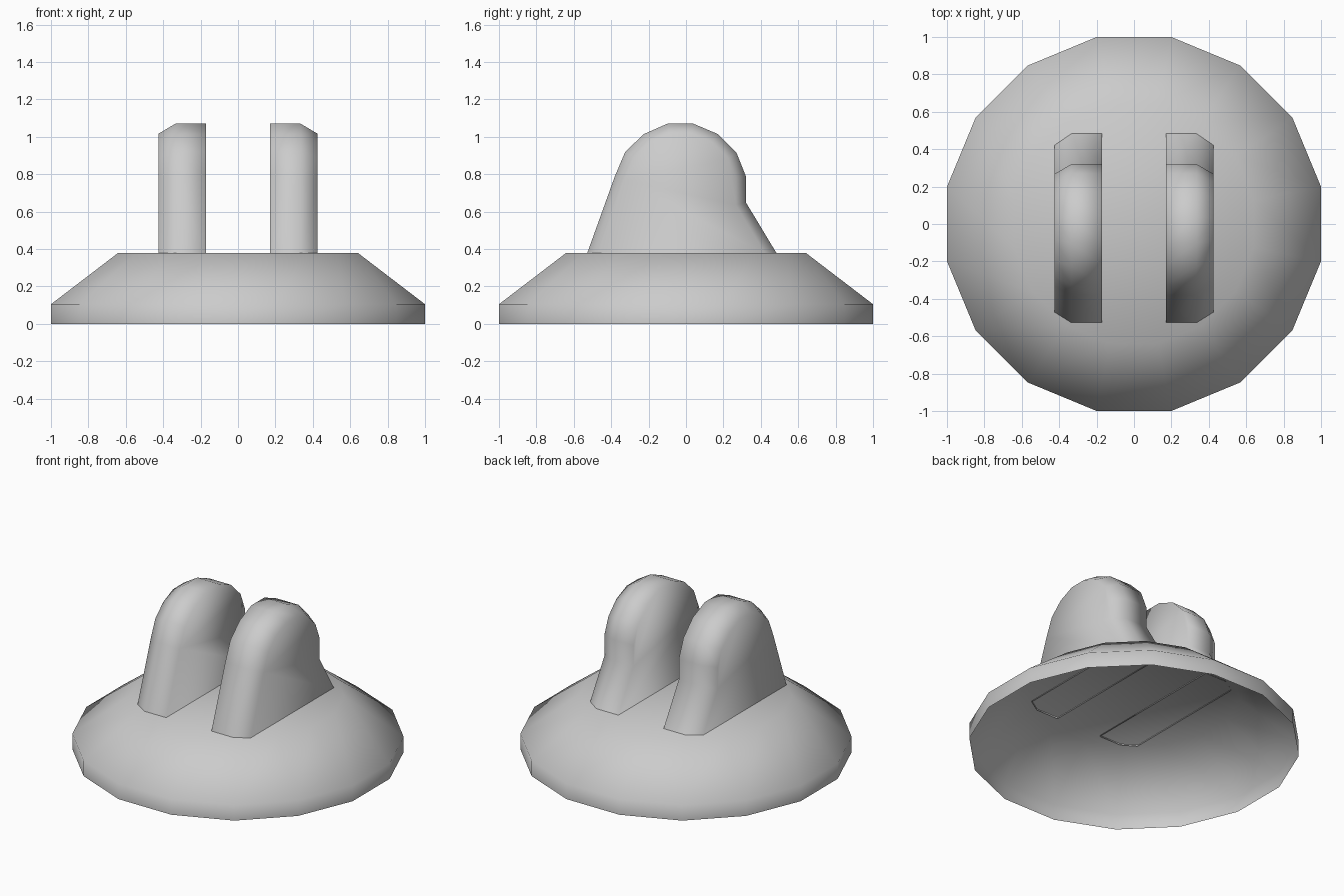
import bpy
import bmesh
from math import cos, sin, pi
from mathutils import Vector

if "Cube" in bpy.data.objects:
    bpy.data.objects.remove(bpy.data.objects["Cube"])


def make_object(name, bm):
    bmesh.ops.recalc_face_normals(bm, faces=bm.faces[:])
    mesh = bpy.data.meshes.new(name)
    bm.to_mesh(mesh)
    bm.free()
    mesh.shade_smooth()
    obj = bpy.data.objects.new(name, mesh)
    bpy.context.collection.objects.link(obj)
    return obj


def bridge(bm, a, b, closed):
    for i in range(len(a) if closed else len(a) - 1):
        j = (i + 1) % len(a)
        bm.faces.new((a[i], a[j], b[j], b[i]))


def inset(points, d):
    # Mitred inward offset of an open outline; the ends keep their height
    pts = [Vector(p) for p in points]
    normals = []
    for p, q in zip(pts, pts[1:]):
        t = (q - p).normalized()
        normals.append(Vector((t.y, -t.x)))
    result = [(pts[0].x + d / normals[0].x, pts[0].y)]
    for p, m, n in zip(pts[1:-1], normals, normals[1:]):
        result.append(tuple(p + (m + n) * d / (1 + m.dot(n))))
    result.append((pts[-1].x + d / normals[-1].x, pts[-1].y))
    return result


# Base: 16-sided shallow dome shell, open underneath
SIDES = 16
bm = bmesh.new()
rings = []
for half_width, z in [(1.0, 0.0), (1.0, 0.105), (0.64, 0.38)]:
    r = half_width / cos(pi / SIDES)
    rings.append([bm.verts.new((r * cos((k + 0.5) * 2 * pi / SIDES),
                                r * sin((k + 0.5) * 2 * pi / SIDES), z))
                  for k in range(SIDES)])
for lower, upper in zip(rings, rings[1:]):
    bridge(bm, lower, upper, True)
bm.faces.new(rings[-1])
make_object("base", bm)

# Lugs: upright rounded plates, bevelled on the outer side, mirrored in x
profile = [(-0.53, 0.373), (-0.38, 0.79), (-0.325, 0.92), (-0.225, 1.015),
           (-0.10, 1.07), (0.04, 1.07), (0.17, 1.015), (0.27, 0.915),
           (0.32, 0.79), (0.32, 0.65), (0.487, 0.373)]
bm = bmesh.new()
sections = [(0.17, profile), (0.335, profile), (0.425, inset(profile, 0.053))]
loops = [[bm.verts.new((x, y, z)) for y, z in outline] for x, outline in sections]
for a, b in zip(loops, loops[1:]):
    bridge(bm, a, b, False)
bm.faces.new(loops[0])
bm.faces.new(loops[-1])
# Open-bottomed strip: orient from the outer side
lugs = make_object("lugs", bm)
lugs.modifiers.new("mirror", 'MIRROR').use_mirror_merge = False
